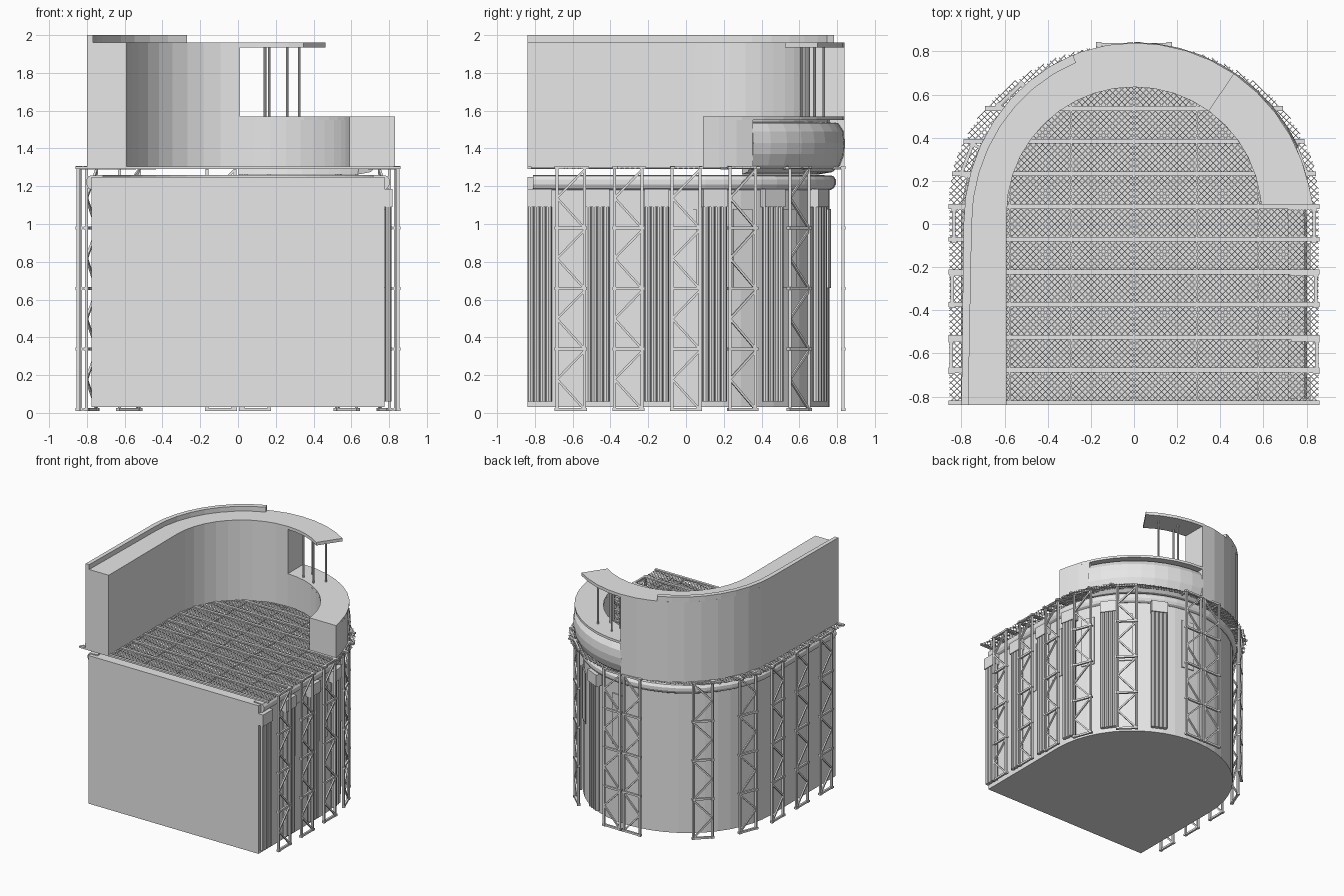
import bpy, bmesh
from math import sin, cos, radians, sqrt, atan2, degrees
from mathutils import Vector, Matrix

if "Cube" in bpy.data.objects:
    bpy.data.objects.remove(bpy.data.objects["Cube"])

grey = bpy.data.materials.new("light_grey")
grey.diffuse_color = (0.8, 0.8, 0.8, 1)
grey.use_nodes = True
grey.node_tree.nodes["Principled BSDF"].inputs["Base Color"].default_value = grey.diffuse_color


def finish(bm, name):
    bmesh.ops.recalc_face_normals(bm, faces=bm.faces[:])
    me = bpy.data.meshes.new(name)
    bm.to_mesh(me)
    bm.free()
    me.materials.append(grey)
    ob = bpy.data.objects.new(name, me)
    bpy.context.collection.objects.link(ob)
    return ob


def prism(bm, pts, z0, z1):
    """Extrude a closed plan outline between two heights."""
    low = [bm.verts.new((x, y, z0)) for x, y in pts]
    top = [bm.verts.new((x, y, z1)) for x, y in pts]
    bm.faces.new(low)
    bm.faces.new(top)
    n = len(pts)
    for i in range(n):
        j = (i + 1) % n
        bm.faces.new((low[i], low[j], top[j], top[i]))


def loft(bm, rows, closed_section=True):
    """Skin a list of equal-length sections, capping both ends."""
    grid = [[bm.verts.new(p) for p in r] for r in rows]
    m = len(rows[0])
    for a, b in zip(grid, grid[1:]):
        for k in range(m):
            l = (k + 1) % m
            bm.faces.new((a[k], a[l], b[l], b[k]))
    bm.faces.new(grid[0])
    bm.faces.new(grid[-1])


def ring(bm, outer, inner, z0, z1):
    """Curved wall between two matching plan paths."""
    loft(bm, [[(a[0], a[1], z0), (a[0], a[1], z1), (b[0], b[1], z1), (b[0], b[1], z0)]
              for a, b in zip(outer, inner)])


def bar(bm, p, q, w, h=None):
    """Square bar from p to q."""
    p, q = Vector(p), Vector(q)
    d = q - p
    rot = d.to_track_quat('X', 'Z').to_matrix().to_4x4()
    size = Matrix.Diagonal((d.length, w, h or w, 1))
    bmesh.ops.create_cube(bm, size=1, matrix=Matrix.Translation((p + q) / 2) @ rot @ size)


def rod(bm, x, y, z0, z1, r, seg=8):
    bmesh.ops.create_cone(bm, cap_ends=True, segments=seg, radius1=r, radius2=r, depth=z1 - z0,
                          matrix=Matrix.Translation((x, y, (z0 + z1) / 2)))


def arc(a, b, t0, t1, n, cy=0.0):
    ts = [radians(t0 + (t1 - t0) * i / n) for i in range(n + 1)]
    return [(a * cos(t), cy + b * sin(t)) for t in ts]


def frame(x, y):
    """Outward normal and tangent of the D-shaped plan."""
    n = Vector((x, y, 0)).normalized() if y > 0.1 else Vector((1 if x > 0 else -1, 0, 0))
    return n, Vector((-n.y, n.x, 0))


def block(bm, c, n, t, width, depth, z0, z1):
    """Box aligned with the wall at c."""
    pts = []
    for s, o in ((-1, -1), (1, -1), (1, 1), (-1, 1)):
        p = Vector(c) + t * s * width / 2 + n * o * depth / 2
        pts.append((p.x, p.y))
    prism(bm, pts, z0, z1)


# Main drum body with flat front
bm = bmesh.new()
prism(bm, [(0.775, -0.84)] + arc(0.775, 0.76, 0, 180, 24) + [(-0.775, -0.84)], 0.03, 1.25)
finish(bm, "drum_body")

# Rounded lip around the top of the body
bm = bmesh.new()
lip = ((0.0, 1.18), (0.018, 1.19), (0.028, 1.21), (0.028, 1.235), (0.015, 1.255), (-0.06, 1.26), (-0.06, 1.2))
rows = []
path = [(0.775, -0.81)] + arc(0.775, 0.765, 0, 180, 24) + [(-0.775, -0.81)]
for x, y in path:
    n, _ = frame(x, max(y, 0.11) if y > 0.01 else y)
    rows.append([(x + n.x * o, y + n.y * o, z) for o, z in lip])
loft(bm, rows)
finish(bm, "body_lip")

# Fluted pilasters with block capitals on the right side
bm = bmesh.new()
for x, y in ((0.785, -0.775), (0.785, -0.47), (0.785, -0.155), (0.775, 0.15), (0.635, 0.455), (0.335, 0.70)):
    n, t = frame(x, y)
    for k in range(4):
        p = Vector((x, y, 0)) + t * (k - 1.5) * 0.032 + n * 0.01
        rod(bm, p.x, p.y, 0.06, 1.09, 0.017)
    block(bm, (x, y, 0), n, t, 0.13, 0.065, 1.09, 1.185)
finish(bm, "fluted_pilasters")

# Thin window panels between the pilasters
bm = bmesh.new()
for x, y in ((0.776, -0.31), (0.776, 0.0), (0.72, 0.30), (0.545, 0.545), (0.09, 0.757)):
    n, t = frame(x, y)
    block(bm, (x, y, 0), n, t, 0.11, 0.009, 0.66, 1.08)
finish(bm, "window_panels")

# Lattice columns around the sides and back
bm = bmesh.new()
for x0, y in ((0.848, -0.61), (0.843, -0.305), (0.835, 0.0), (0.775, 0.30), (0.575, 0.60), (0.09, 0.832)):
    for side in (1, -1):
        x = x0 * side
        n, t = frame(x, y)
        if abs(x) < 0.2:
            n, t = Vector((0, 1, 0)), Vector((-1, 0, 0))
        c = Vector((x, y, 0))
        a, b = c - t * 0.073 * side, c + t * 0.073 * side
        up = lambda p, z: (p.x, p.y, z)
        for p in (a, b):
            bar(bm, up(p, 0.01), up(p, 1.3), 0.016)
        for i in range(5):
            z = 0.018 + i * 0.32
            bar(bm, up(a, z), up(b, z), 0.016)
            for p in (a, b):
                block(bm, p, n, t, 0.024, 0.024, max(z - 0.008, 0), z + 0.008)
            if i < 4:
                bar(bm, up(b, z), up(a, z + 0.16), 0.012)
                bar(bm, up(a, z + 0.16), up(b, z + 0.31), 0.012)
        # short outriggers back to the body
        for p in (a, b):
            bar(bm, up(p, 1.295), up(p - n * 0.12, 1.295), 0.014)
finish(bm, "lattice_columns")


def half_width(y):
    return 0.86 if y <= 0.09 else 0.86 * sqrt(max(0, 1 - ((y - 0.09) / 0.75) ** 2))


# Deck joists and lengthwise rails
bm = bmesh.new()
for i in range(10):
    y = -0.828 + i * 0.1515
    w = half_width(y)
    bar(bm, (-w, y, 1.298), (w, y, 1.298), 0.022, 0.014)
for x in (-0.575, -0.29, 0, 0.29, 0.575):
    bar(bm, (x, -0.83, 1.296), (x, 0.62, 1.296), 0.007, 0.008)
finish(bm, "deck_joists")

# Diagonal mesh grating
bm = bmesh.new()
r2 = sqrt(0.5)
for s in (1, -1):
    for k in range(-58, 59):
        off = k * 0.02
        inside = []
        for m in range(-130, 131):
            u = m * 0.01
            x, y = r2 * (u - off) * s, r2 * (u + off)
            if -0.83 <= y <= 0.83 and abs(x) <= half_width(y):
                inside.append((x, y, 1.296))
        if len(inside) > 2:
            bar(bm, inside[0], inside[-1], 0.004, 0.003)
finish(bm, "deck_grating")

# High thick wall along the left side and back
bm = bmesh.new()
outer = [(0.01, 0.84)] + arc(0.79, 0.84, 90, 180, 10)[1:] + [(-0.80, -0.84)]
inner = [(0.01, 0.635)] + arc(0.59, 0.585, 90, 180, 10, 0.05)[1:] + [(-0.59, -0.84)]
ring(bm, outer, inner, 1.3, 1.96)
finish(bm, "high_wall")

# Raised parapet on the outer edge
bm = bmesh.new()
ring(bm, arc(0.79, 0.84, 111, 180, 8) + [(-0.80, -0.84)],
     arc(0.752, 0.80, 111, 180, 8) + [(-0.768, -0.84)], 1.955, 2.0)
finish(bm, "parapet")

# Roof slab carried past the high wall on thin posts
bm = bmesh.new()
ring(bm, arc(0.83, 0.84, 56, 90, 4), arc(0.59, 0.585, 54, 90, 4, 0.05), 1.935, 1.96)
finish(bm, "roof_slab")
bm = bmesh.new()
for x, y in ((0.143, 0.65), (0.166, 0.73), (0.26, 0.61), (0.325, 0.68)):
    rod(bm, x, y, 1.56, 1.94, 0.007)
finish(bm, "roof_posts")

# Low wall on the right: coping, end block and inner wall
bm = bmesh.new()
low_out = [(0.83, 0.09)] + arc(0.83, 0.84, 12, 90, 9)
low_in = [(0.59, 0.09)] + arc(0.59, 0.585, 8, 90, 9, 0.05)
ring(bm, low_out, low_in, 1.55, 1.57)
ring(bm, [(0.83, 0.09)] + arc(0.83, 0.84, 12, 25, 2), [(0.59, 0.09)] + arc(0.59, 0.585, 8, 23, 2, 0.05), 1.3, 1.551)
ring(bm, arc(0.75, 0.76, 24, 90, 8), arc(0.59, 0.585, 22, 90, 8, 0.05), 1.3, 1.551)
finish(bm, "low_wall")

# Bulging band on the outside of the low wall
bm = bmesh.new()
prof = ((0.70, 1.262), (0.775, 1.275), (0.815, 1.31), (0.838, 1.37), (0.843, 1.43),
        (0.835, 1.49), (0.805, 1.535), (0.74, 1.54))
rows = []
for i in range(10):
    t = radians(25 + i * 65 / 9)
    rows.append([(r * cos(t), r * sin(t), z) for r, z in prof])
loft(bm, rows)
finish(bm, "bulging_band")
